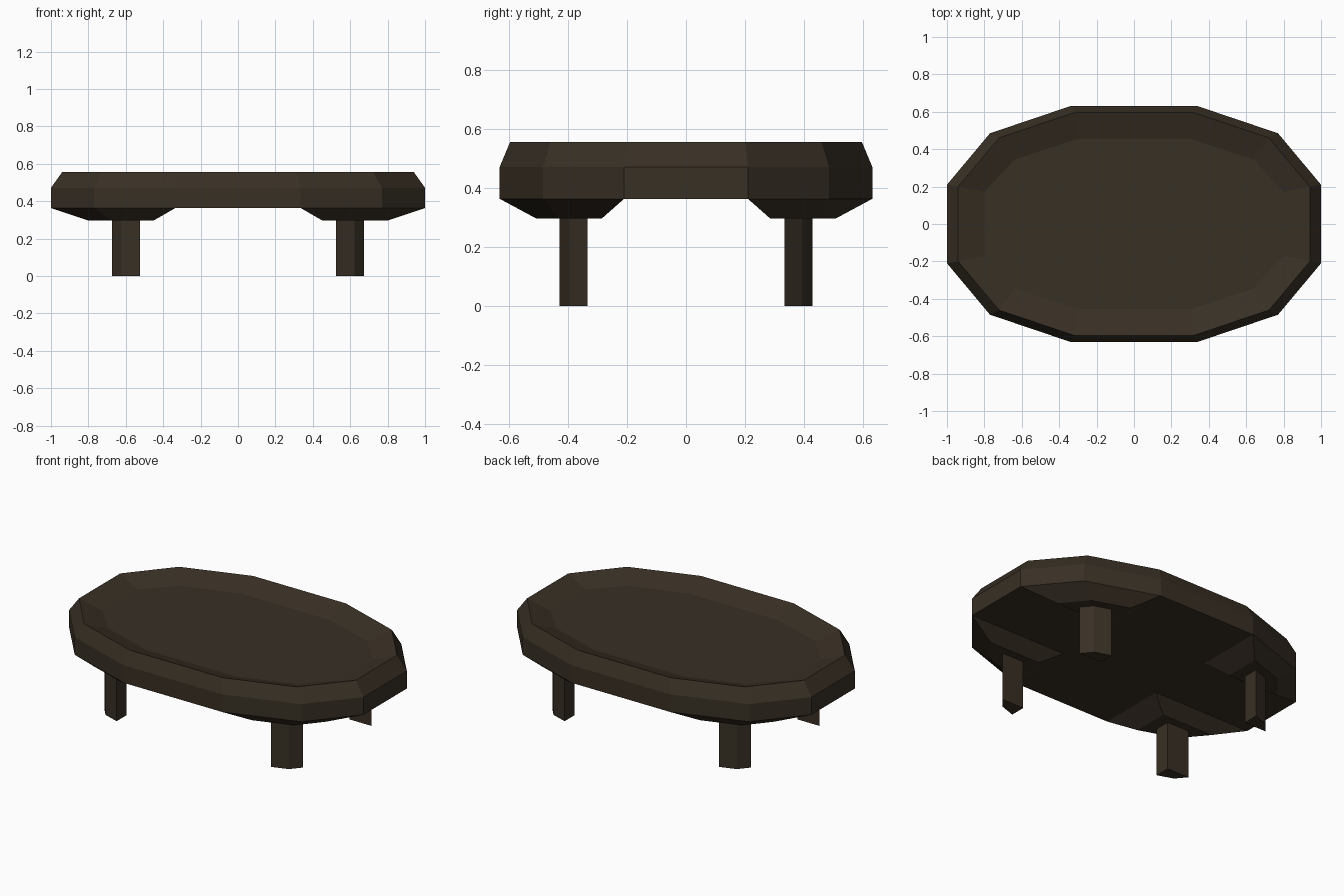
import bpy, bmesh

if "Cube" in bpy.data.objects:
    bpy.data.objects.remove(bpy.data.objects["Cube"])

wood = bpy.data.materials.new("dark wood")
wood.diffuse_color = (0.040, 0.029, 0.018, 1)
wood.use_nodes = True
wood.node_tree.nodes["Principled BSDF"].inputs["Base Color"].default_value = wood.diffuse_color


def loft(name, rings, cap_start, cap_end):
    """Skin a stack of matching 3D rings, optionally capping the ends."""
    bm = bmesh.new()
    loops = [[bm.verts.new(p) for p in ring] for ring in rings]
    for a, b in zip(loops, loops[1:]):
        n = len(a)
        for i in range(n):
            j = (i + 1) % n
            bm.faces.new((a[i], a[j], b[j], b[i]))
    if cap_start:
        bm.faces.new(loops[0][::-1])
    if cap_end:
        bm.faces.new(loops[-1])
    bmesh.ops.recalc_face_normals(bm, faces=bm.faces)
    me = bpy.data.meshes.new(name)
    bm.to_mesh(me)
    bm.free()
    me.materials.append(wood)
    ob = bpy.data.objects.new(name, me)
    bpy.context.collection.objects.link(ob)
    return ob


def oval(quarter, z):
    """Mirror a quarter outline into a 12-sided ring."""
    q, r = quarter, quarter[::-1]
    pts = q + [(-x, y) for x, y in r] + [(-x, -y) for x, y in q] + [(x, -y) for x, y in r]
    return [(x, y, z) for x, y in pts]


# Table top: bevelled rim with a shallow dished surface
outer = [(1.0, 0.21), (0.77, 0.485), (0.335, 0.632)]
rim = [(0.94, 0.20), (0.722, 0.46), (0.315, 0.597)]
dish = [(0.80, 0.17), (0.638, 0.345), (0.30, 0.455)]
Z_UNDER, Z_BLOCK = 0.364, 0.297
loft("table_top", [oval(outer, Z_UNDER), oval(outer, 0.472),
                   oval(rim, 0.556), oval(dish, 0.506)], True, True)

# Corner blocks and legs share one four-sided outline, shrunk about a centre
corner = [(0.335, 0.21)] + outer
CX, CY = 0.58, 0.37


def corner_ring(scale, z, sx, sy):
    return [(sx * (CX + (x - CX) * scale), sy * (CY + (y - CY) * scale), z)
            for x, y in corner]


for sx, side in ((-1, "left"), (1, "right")):
    for sy, end in ((-1, "front"), (1, "back")):
        block = loft(f"{end}_{side}_corner_block",
                     [corner_ring(1, Z_UNDER, sx, sy),
                      corner_ring(0.526, Z_BLOCK, sx, sy)], True, True)
        leg = loft(f"{end}_{side}_leg",
                   [corner_ring(0.226, Z_BLOCK, sx, sy),
                    corner_ring(0.226, 0, sx, sy)], True, True)
